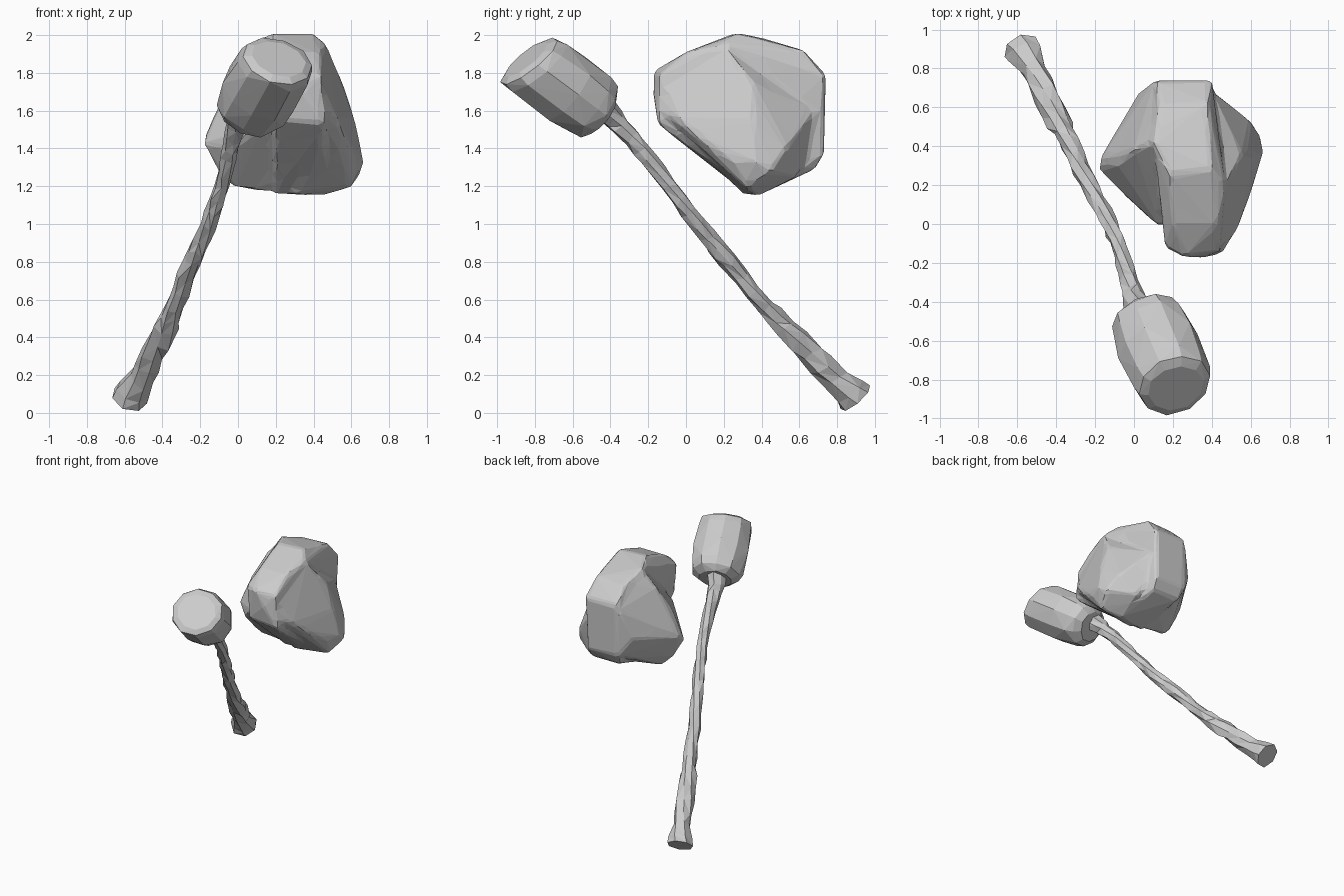
import bpy, bmesh, math, random
from mathutils import Vector

if "Cube" in bpy.data.objects:
    bpy.data.objects.remove(bpy.data.objects["Cube"])

random.seed(4)


def new_object(name, bm):
    bmesh.ops.recalc_face_normals(bm, faces=bm.faces)
    me = bpy.data.meshes.new(name)
    bm.to_mesh(me)
    bm.free()
    ob = bpy.data.objects.new(name, me)
    bpy.context.collection.objects.link(ob)
    return ob


def add_hull(bm, points):
    verts = [bm.verts.new(p) for p in points]
    res = bmesh.ops.convex_hull(bm, input=verts)
    junk = [g for g in res["geom_interior"] if isinstance(g, bmesh.types.BMVert)]
    bmesh.ops.delete(bm, geom=junk, context='VERTS')


def frame(axis):
    a = Vector(axis).normalized()
    u = a.cross(Vector((0, 0, 1))).normalized()
    return a, u, u.cross(a)


# Handle: faceted, gnarled stick with a flared butt
path = [((-.575, .90, .078), .102), ((-.555, .865, .115), .092), ((-.515, .79, .18), .066),
        ((-.41, .585, .39), .068), ((-.335, .41, .57), .052), ((-.24, .225, .8), .047),
        ((-.155, .06, 1.0), .043), ((-.085, -.09, 1.2), .042), ((-.035, -.25, 1.41), .046),
        ((.0, -.39, 1.56), .06), ((.06, -.48, 1.65), .075)]
SIDES, SUB = 7, 3
bm = bmesh.new()
a, u, v = frame((.58, -1.3, 1.5))
rings = []
for i in range(len(path) - 1):
    (p, r), (q, s) = path[i], path[i + 1]
    steps = 1 if i < 2 or i > 8 else SUB
    for k in range(steps):
        f = k / steps
        rings.append((Vector(p).lerp(Vector(q), f), r + (s - r) * f))
rings.append((Vector(path[-1][0]), path[-1][1]))
loops = []
for n, (c, r) in enumerate(rings):
    ring = []
    for k in range(SIDES):
        t = math.tau * k / SIDES + n * .15
        rr = r * (random.uniform(.8, 1.15) if n > 1 else random.uniform(.95, 1.04))
        slide = random.uniform(-.022, .022) if n > 1 else 0
        ring.append(bm.verts.new(c + (u * math.cos(t) + v * math.sin(t)) * rr + a * slide))
    loops.append(ring)
for A, B in zip(loops, loops[1:]):
    for k in range(SIDES):
        j = (k + 1) % SIDES
        if random.random() < .6:
            tris = (A[k], A[j], B[j]), (A[k], B[j], B[k])
        else:
            tris = (A[k], A[j], B[k]), (A[j], B[j], B[k])
        for tri in tris:
            bm.faces.new(tri)
bm.faces.new(loops[0][::-1])
bm.faces.new(loops[-1])
new_object("mallet_handle", bm)

# Mallet head: chipped barrel with a slanted striking face
centre = Vector((.14, -.665, 1.742))
a, u, v = frame((.32, -.77, .57))
pts = []
for t, r, tilt in [(-.29, .12, 0), (-.25, .172, 0), (-.19, .188, 0), (-.05, .2, 0),
                   (.16, .195, .26), (.215, .183, .26), (.235, .14, .26)]:
    for k in range(10):
        ang = math.tau * (k + .3) / 10
        rr = r * random.uniform(.96, 1.03)
        h = rr * math.sin(ang)
        pts.append(centre + u * 1.06 * rr * math.cos(ang) + v * h + a * (t - tilt * h))
bm = bmesh.new()
add_hull(bm, pts)
new_object("mallet_head", bm)

# Boulder: main block, left shoulder and right bulge fused together
block = [(.18, .26, 2.01), (.40, .28, 2.01), (.47, .2, 1.95), (.1, .42, 1.98), (.13, .62, 1.91),
         (.38, .62, 1.92), (.4, .74, 1.79), (.11, .74, 1.79), (.1, .73, 1.38), (.39, .73, 1.37),
         (.12, .68, 1.29), (.38, .68, 1.29), (.16, -.12, 1.79), (.26, -.17, 1.81),
         (.44, -.14, 1.79), (.2, -.14, 1.55), (.46, -.15, 1.53), (.35, -.175, 1.7),
         (.35, .35, 1.15), (.2, .32, 1.16), (.45, .38, 1.15), (.2, 0, 1.91), (.43, 0, 1.91)]
shoulder = [(-.18, .28, 1.42), (-.18, .33, 1.46), (-.03, .13, 1.4), (.03, .13, 1.45),
            (-.08, .3, 1.66), (-.13, .4, 1.45), (-.1, .3, 1.27), (-.02, .33, 1.19),
            (.02, .67, 1.52), (.1, .73, 1.75), (.1, .72, 1.38), (.35, .35, 1.15),
            (.1, .42, 1.97), (.0, .38, 1.84), (.13, .6, 1.9), (.14, -.03, 1.55), (.38, .68, 1.29)]
bulge = [(.665, .37, 1.33), (.655, .45, 1.28), (.6, .53, 1.4), (.5, .55, 1.52), (.63, .25, 1.33),
         (.57, .07, 1.45), (.53, -.03, 1.55), (.62, .35, 1.55), (.555, .35, 1.75), (.6, .32, 1.19),
         (.3, .3, 1.16), (.48, .22, 1.92), (.46, -.14, 1.6), (.45, .6, 1.25), (.45, .38, 1.15),
         (.44, -.12, 1.75), (.41, .68, 1.6)]
bm = bmesh.new()
for part in (block, shoulder, bulge):
    add_hull(bm, part)
rock = new_object("boulder", bm)
m = rock.modifiers.new("fuse", 'REMESH')
m.mode = 'VOXEL'
m.voxel_size = .02
m = rock.modifiers.new("wear", 'SMOOTH')
m.iterations = 4
m = rock.modifiers.new("facets", 'DECIMATE')
m.ratio = .04
